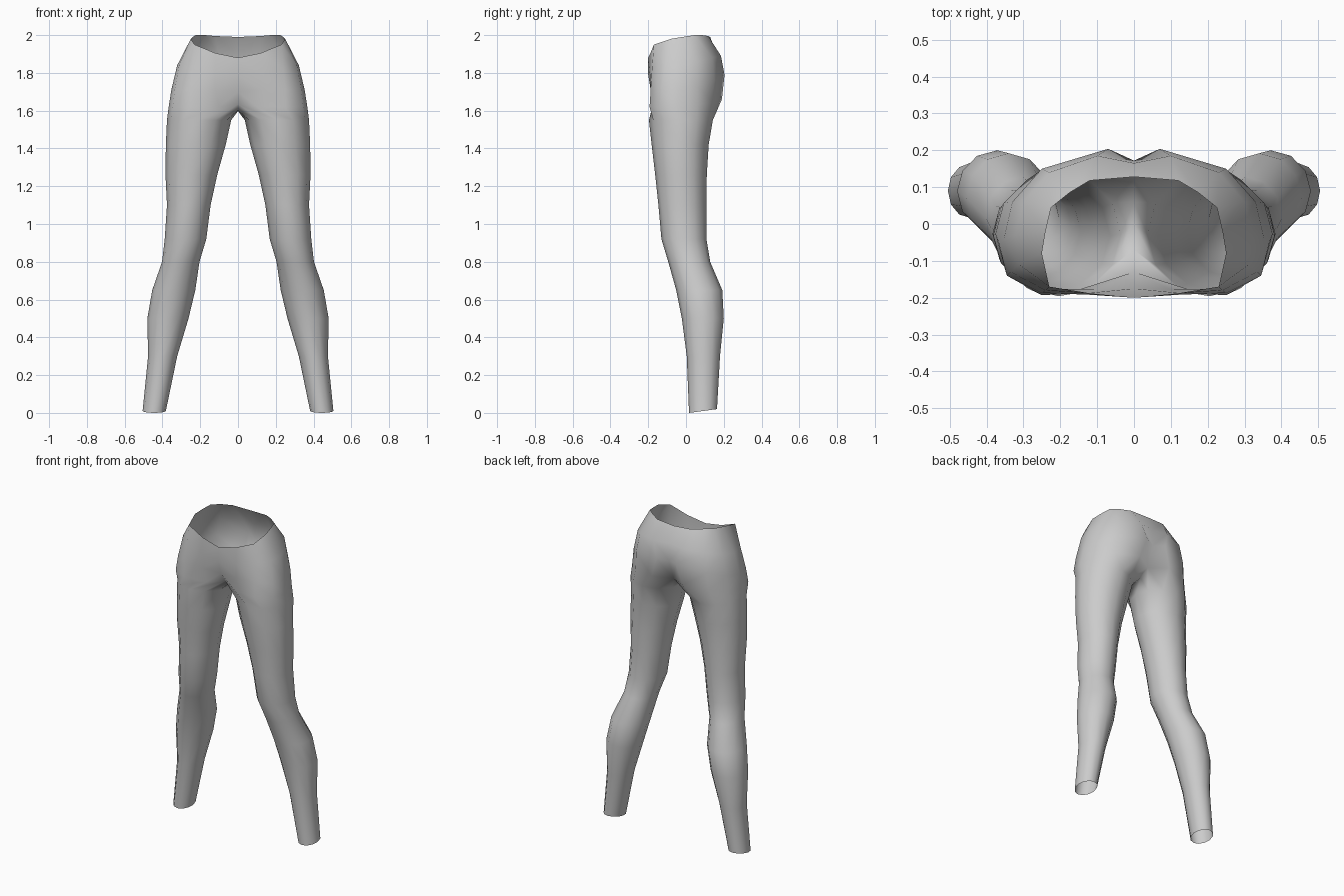
import bpy
import math

grey = bpy.data.materials.new("soft grey")
grey.diffuse_color = (0.6, 0.6, 0.6, 1)

# Half loops of the pelvis, from front centre round the hip to back centre
waist = [(0, -.2, 1.88), (.12, -.188, 1.905), (.23, -.17, 1.95), (.25, -.08, 1.98),
         (.24, -.02, 1.99), (.225, .045, 2.0), (.175, .085, 2.0), (.12, .118, 1.995),
         (0, .128, 1.99)]
upper_hip = [(0, -.2, 1.79), (.12, -.192, 1.80), (.24, -.18, 1.82), (.312, -.11, 1.84),
             (.322, -.03, 1.84), (.30, .06, 1.86), (.23, .14, 1.88), (.10, .185, 1.89),
             (0, .165, 1.89)]
lower_hip = [(0, -.175, 1.70), (.12, -.187, 1.71), (.25, -.187, 1.71), (.335, -.13, 1.71),
             (.353, -.04, 1.71), (.33, .06, 1.73), (.25, .15, 1.76), (.07, .204, 1.79),
             (0, .172, 1.78)]
# Closed loop of the crotch: the last three points run under the body
crotch = [(0, -.13, 1.635), (.10, -.178, 1.62), (.25, -.193, 1.62), (.345, -.14, 1.62),
          (.367, -.05, 1.62), (.34, .06, 1.63), (.26, .14, 1.645), (.11, .19, 1.66),
          (0, .125, 1.65), (0, .06, 1.61), (0, 0, 1.597), (0, -.07, 1.602)]

# Leg sections: height, inner x, outer x, front y, back y
leg_sections = [
    (1.55, .036, .376, -.196, .142),
    (1.42, .065, .382, -.182, .120),
    (1.26, .110, .384, -.163, .110),
    (1.10, .145, .376, -.146, .108),
    (.92, .168, .388, -.130, .108),
    (.80, .204, .402, -.094, .128),
    (.65, .226, .454, -.052, .192),
    (.50, .262, .480, -.022, .200),
    (.30, .322, .476, .004, .180),
    (.01, .382, .505, .016, .164),
]


def leg_loop(z, x0, x1, y0, y1):
    """Twelve-sided loop starting at the front inside, level except at the hem."""
    points = []
    tilt = .01 if z < .1 else 0
    for k in range(12):
        a = math.radians(30 * k - 120)
        points.append(((x0 + x1) / 2 + (x1 - x0) / 2 * math.cos(a),
                       (y0 + y1) / 2 + (y1 - y0) / 2 * math.sin(a),
                       z + tilt * math.sin(a)))
    return points


loops = [waist, upper_hip, lower_hip, crotch] + [leg_loop(*s) for s in leg_sections]
verts, faces, starts = [], [], []
for loop in loops:
    starts.append(len(verts))
    verts += loop

# Skin neighbouring loops: open strips on the pelvis, closed tubes on the leg
for n in range(len(loops) - 1):
    a, b = starts[n], starts[n + 1]
    steps = 8 if n < 3 else 12
    for i in range(steps):
        j = (i + 1) % 12
        faces.append((a + i, b + i, b + j, a + j))

mesh = bpy.data.meshes.new("leggings")
mesh.from_pydata(verts, [], faces)
mesh.materials.append(grey)
mesh.shade_smooth()
leggings = bpy.data.objects.new("leggings", mesh)
bpy.context.collection.objects.link(leggings)

# Second leg
mirror = leggings.modifiers.new("other side", 'MIRROR')
mirror.use_clip = True
mirror.merge_threshold = .001
